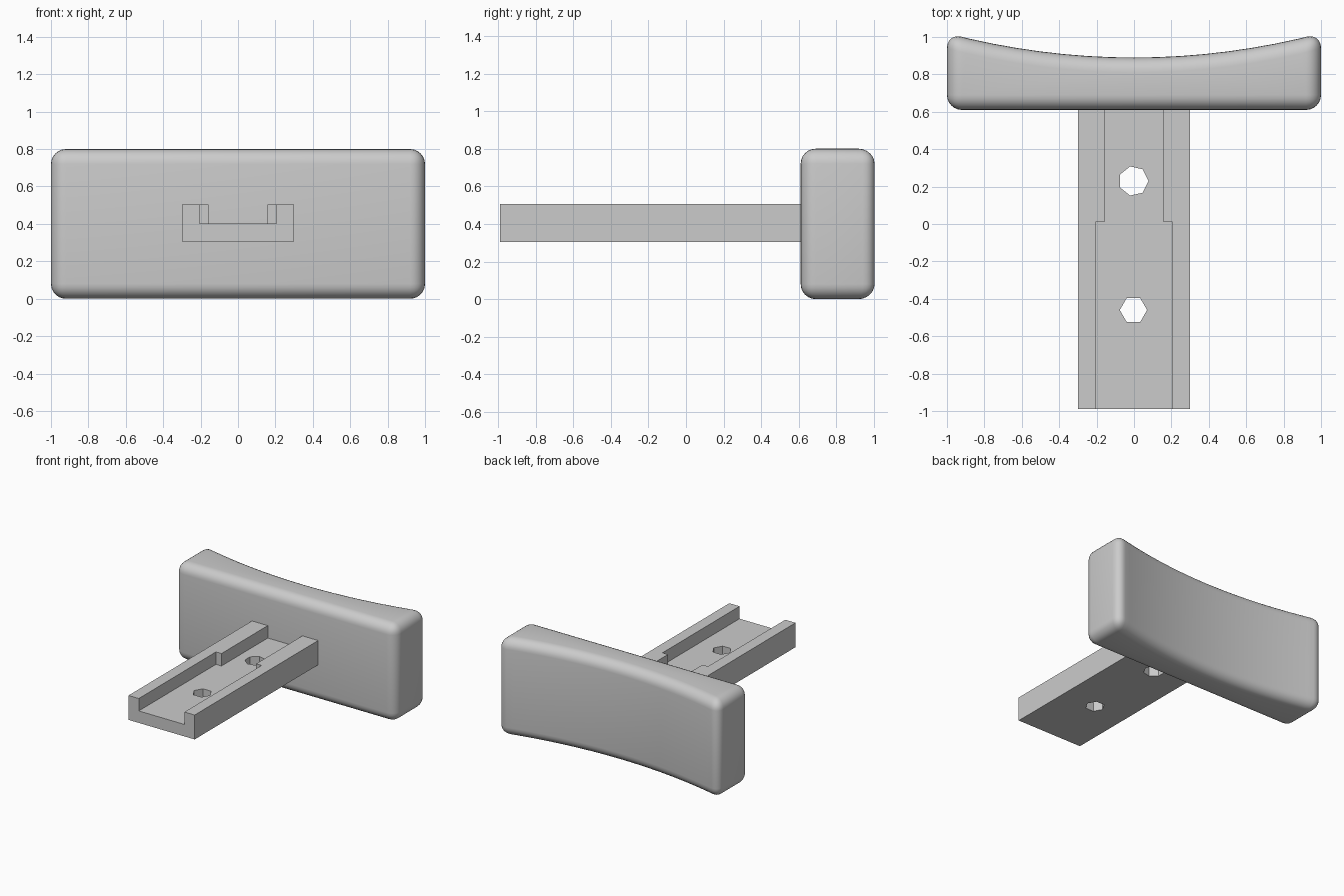
import bpy, bmesh, math

cube = bpy.data.objects.get("Cube")
if cube:
    bpy.data.objects.remove(cube, do_unlink=True)

grey = bpy.data.materials.new("plain grey")
grey.use_nodes = True
colour = (0.6, 0.6, 0.6, 1)
grey.diffuse_color = colour
grey.node_tree.nodes["Principled BSDF"].inputs["Base Color"].default_value = colour


def prism(name, outline, z0, z1):
    """Extrude a flat xy outline (counter-clockwise) from z0 to z1."""
    bm = bmesh.new()
    face = bm.faces.new([bm.verts.new((x, y, z0)) for x, y in outline])
    top = bmesh.ops.extrude_face_region(bm, geom=[face])["geom"]
    verts = [v for v in top if isinstance(v, bmesh.types.BMVert)]
    bmesh.ops.translate(bm, verts=verts, vec=(0, 0, z1 - z0))
    bmesh.ops.recalc_face_normals(bm, faces=bm.faces)
    mesh = bpy.data.meshes.new(name)
    bm.to_mesh(mesh)
    bm.free()
    mesh.materials.append(grey)
    obj = bpy.data.objects.new(name, mesh)
    bpy.context.collection.objects.link(obj)
    return obj


def apply_modifiers(obj):
    bpy.ops.object.select_all(action="DESELECT")
    obj.select_set(True)
    bpy.context.view_layer.objects.active = obj
    for mod in list(obj.modifiers):
        bpy.ops.object.modifier_apply(modifier=mod.name)


def polygon(x, y, radius, sides):
    step = math.tau / sides
    return [(x + radius * math.cos(i * step), y + radius * math.sin(i * step))
            for i in range(sides)]


# Rounded pad with a hollow curved back
STEPS = 16
xs = [1 - 2 * i / STEPS for i in range(STEPS + 1)]
curve = [(x, 0.89 + 0.13 * x * x) for x in xs]
pad = prism("curved_pad", [(-1, 0.61), (1, 0.61)] + curve, 0, 0.8)
bevel = pad.modifiers.new("Rounding", "BEVEL")
bevel.width = 0.08
bevel.segments = 6
bevel.limit_method = "ANGLE"
bevel.angle_limit = math.radians(40)
bevel.use_clamp_overlap = False
apply_modifiers(pad)
bpy.ops.object.shade_smooth_by_angle(angle=math.radians(35))

# Mounting bar with a stepped channel and two bolt holes
bar = prism("mounting_bar",
            [(-0.3, -0.99), (0.3, -0.99), (0.3, 0.62), (-0.3, 0.62)], 0.305, 0.505)
channel = [(-0.207, -1.1), (0.207, -1.1), (0.207, 0.01), (0.157, 0.01),
           (0.157, 0.7), (-0.157, 0.7), (-0.157, 0.01), (-0.207, 0.01)]
cutters = [
    prism("channel_cutter", channel, 0.403, 0.6),
    prism("front_hole_cutter", polygon(-0.003, -0.46, 0.073, 6), 0.2, 0.6),
    prism("back_hole_cutter", polygon(-0.003, 0.23, 0.08, 7), 0.2, 0.6),
]
for cutter in cutters:
    cutter.hide_render = True
    cut = bar.modifiers.new(cutter.name, "BOOLEAN")
    cut.operation = "DIFFERENCE"
    cut.solver = "EXACT"
    cut.object = cutter
apply_modifiers(bar)
for cutter in cutters:
    bpy.data.objects.remove(cutter, do_unlink=True)
